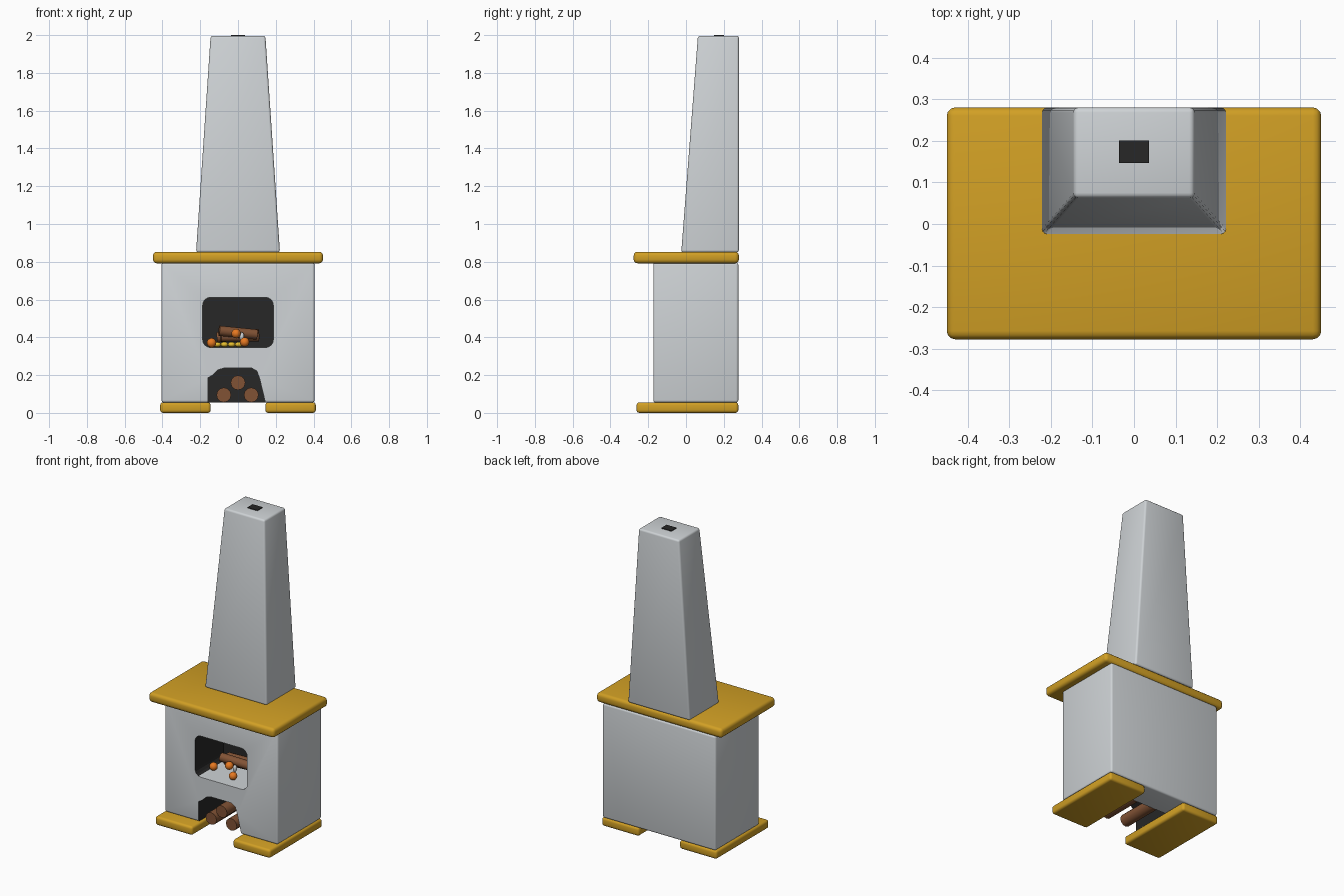
import bpy, bmesh, math
from mathutils import Vector

if "Cube" in bpy.data.objects:
    bpy.data.objects.remove(bpy.data.objects["Cube"])


def material(name, rgb):
    m = bpy.data.materials.new(name)
    m.diffuse_color = (*rgb, 1)
    m.use_nodes = True
    m.node_tree.nodes["Principled BSDF"].inputs["Base Color"].default_value = m.diffuse_color
    return m


PLASTER = material("pale plaster", (0.62, 0.65, 0.67))
GOLD = material("golden stone", (0.64, 0.35, 0.018))
SOOT = material("soot black", (0.02, 0.02, 0.02))
WOOD = material("brown wood", (0.22, 0.085, 0.035))
EMBER = material("orange ember", (0.8, 0.19, 0.015))
GLOW = material("yellow glow", (0.85, 0.55, 0.03))


def finish(name, bm, mat, smooth=True):
    bmesh.ops.recalc_face_normals(bm, faces=bm.faces[:])
    me = bpy.data.meshes.new(name)
    bm.to_mesh(me)
    bm.free()
    ob = bpy.data.objects.new(name, me)
    bpy.context.collection.objects.link(ob)
    me.materials.append(mat)
    if smooth:
        shade(ob)
    return ob


def shade(ob):
    bpy.ops.object.select_all(action='DESELECT')
    ob.select_set(True)
    bpy.context.view_layer.objects.active = ob
    bpy.ops.object.shade_smooth_by_angle(angle=math.radians(35))


def block(name, x, y, z, mat, bevel=0.0, top=None):
    """Box from ranges; top gives other x and y ranges for a tapered block."""
    bm = bmesh.new()
    tx, ty = top or (x, y)
    rings = []
    for rx, ry, h in ((x, y, z[0]), (tx, ty, z[1])):
        rings.append([bm.verts.new((rx[i], ry[j], h))
                      for i, j in ((0, 0), (1, 0), (1, 1), (0, 1))])
    for ring in rings:
        bm.faces.new(ring)
    for i in range(4):
        k = (i + 1) % 4
        bm.faces.new((rings[0][i], rings[0][k], rings[1][k], rings[1][i]))
    bmesh.ops.recalc_face_normals(bm, faces=bm.faces[:])
    if bevel:
        bmesh.ops.bevel(bm, geom=bm.edges[:], offset=bevel, segments=3,
                        profile=0.5, affect='EDGES')
    return finish(name, bm, mat)


def prism(name, outline, y0, y1, mat):
    """Front outline (x, z) extruded along y."""
    bm = bmesh.new()
    f = bm.faces.new([bm.verts.new((x, y0, z)) for x, z in outline])
    ext = bmesh.ops.extrude_face_region(bm, geom=[f])["geom"]
    bmesh.ops.translate(bm, vec=(0, y1 - y0, 0),
                        verts=[v for v in ext if isinstance(v, bmesh.types.BMVert)])
    return finish(name, bm, mat, False)


def log(name, a, b, r):
    a, b = Vector(a), Vector(b)
    bm = bmesh.new()
    bmesh.ops.create_cone(bm, cap_ends=True, segments=12, radius1=r, radius2=r,
                          depth=(b - a).length)
    ob = finish(name, bm, WOOD)
    ob.location = (a + b) / 2
    ob.rotation_euler = (b - a).to_track_quat('Z', 'Y').to_euler()
    return ob


def ball(name, loc, r, mat, scale=(1, 1, 1)):
    bm = bmesh.new()
    bmesh.ops.create_uvsphere(bm, u_segments=16, v_segments=10, radius=r)
    ob = finish(name, bm, mat)
    ob.location, ob.scale = loc, scale
    return ob


# Oven body with the firebox and the log niche cut out
body = block("oven_body", (-0.405, 0.405), (-0.173, 0.277), (0.055, 0.795), PLASTER, 0.012)
rounded = []
for cx, cz, start in ((0.145, 0.57, 0), (-0.145, 0.57, 90),
                      (-0.145, 0.388, 180), (0.145, 0.388, 270)):
    for step in range(5):
        a = math.radians(start + step * 22.5)
        rounded.append((cx + 0.042 * math.cos(a), cz + 0.042 * math.sin(a)))
arch = [(-0.16, 0.0), (-0.16, 0.185), (-0.135, 0.2), (-0.105, 0.228), (-0.07, 0.238),
        (0.07, 0.238), (0.1, 0.222), (0.115, 0.18), (0.145, 0.055), (0.155, 0.0)]
cutters = [prism("firebox_cutter", rounded, -0.3, 0.12, SOOT),
           prism("niche_cutter", arch, -0.3, 0.1, SOOT)]
for c in cutters:
    mod = body.modifiers.new("cut", 'BOOLEAN')
    mod.operation, mod.solver, mod.object = 'DIFFERENCE', 'EXACT', c
bpy.context.view_layer.update()
cut = bpy.data.meshes.new_from_object(body.evaluated_get(bpy.context.evaluated_depsgraph_get()))
body.modifiers.clear()
body.data = cut
for c in cutters:
    bpy.data.objects.remove(c)
cut.materials.clear()
cut.materials.append(PLASTER)
cut.materials.append(SOOT)
# Sooty recess walls, pale firebox floor
for p in cut.polygons:
    c = p.center
    inside = abs(c.x) < 0.2 and -0.165 < c.y < 0.13 and 0.07 < c.z < 0.63
    p.material_index = 1 if inside and p.normal.z < 0.9 else 0
shade(body)

# Stone feet and mantel slab
for side, x in (("left", (-0.412, -0.145)), ("right", (0.145, 0.412))):
    block(side + "_foot", x, (-0.262, 0.277), (0.0, 0.056), GOLD, 0.015)
block("mantel_slab", (-0.45, 0.45), (-0.277, 0.28), (0.792, 0.853), GOLD, 0.02)

# Tapered chimney and flue opening
block("chimney", (-0.222, 0.222), (-0.025, 0.28), (0.85, 1.996), PLASTER, 0.012,
      top=((-0.145, 0.145), (0.063, 0.28)))
block("flue_opening", (-0.036, 0.036), (0.147, 0.201), (1.992, 2.0), SOOT)

# Stored logs under the firebox
for i, (x, z) in enumerate(((-0.075, 0.095), (0.07, 0.095), (0.0, 0.16))):
    log(f"stored_log_{i}", (x, -0.168, z), (x, 0.095, z), 0.039)

# Burning logs, embers and ash
log("fire_log_front", (-0.10, -0.03, 0.435), (0.10, 0.0, 0.415), 0.027)
log("fire_log_back", (-0.11, 0.06, 0.40), (0.11, 0.04, 0.418), 0.027)
log("fire_log_low", (-0.09, 0.0, 0.40), (0.11, 0.02, 0.40), 0.022)
for i, p in enumerate(((-0.14, -0.05, 0.371), (0.035, -0.10, 0.375), (-0.01, -0.075, 0.42))):
    ball(f"ember_{i}", p, 0.025, EMBER)
for i in range(4):
    ball(f"glowing_coal_{i}", (-0.11 + 0.038 * i, 0.07, 0.362), 0.02, GLOW, (1, 1, 0.7))
ball("ash_lump", (0.02, -0.06, 0.405), 0.016, PLASTER, (0.8, 0.8, 1.4))
